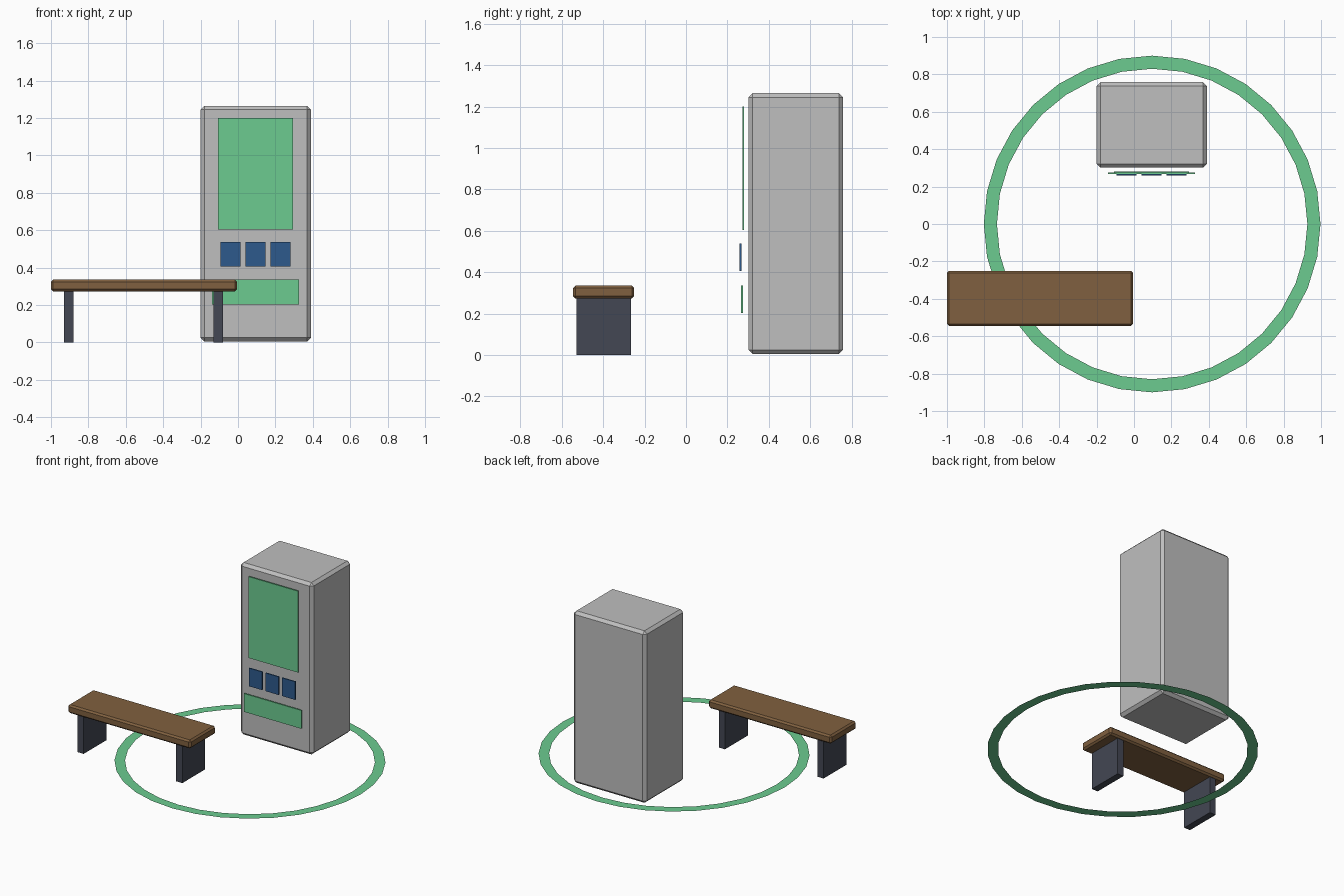
import bpy
import bmesh
from math import sin, cos, tau

cube = bpy.data.objects.get("Cube")
if cube:
    bpy.data.objects.remove(cube, do_unlink=True)


def material(name, r, g, b):
    m = bpy.data.materials.new(name)
    m.use_nodes = True
    m.diffuse_color = (r, g, b, 1)
    m.node_tree.nodes["Principled BSDF"].inputs["Base Color"].default_value = (r, g, b, 1)
    return m


grey = material("light grey", 0.52, 0.52, 0.52)
green = material("soft green", 0.15, 0.6, 0.28)
blue = material("deep blue", 0.026, 0.102, 0.262)
brown = material("wood brown", 0.216, 0.117, 0.05)
slate = material("dark slate", 0.056, 0.063, 0.087)


def finish(bm, name, mat):
    mesh = bpy.data.meshes.new(name)
    bm.to_mesh(mesh)
    bm.free()
    mesh.materials.append(mat)
    obj = bpy.data.objects.new(name, mesh)
    bpy.context.collection.objects.link(obj)
    return obj


def box(name, mat, xs, ys, zs, bevel=0):
    """Box spanning the given ranges, with optional chamfered edges."""
    bm = bmesh.new()
    bmesh.ops.create_cube(bm, size=1)
    for v in bm.verts:
        for i, (low, high) in enumerate((xs, ys, zs)):
            v.co[i] = low if v.co[i] < 0 else high
    obj = finish(bm, name, mat)
    if bevel:
        mod = obj.modifiers.new("chamfer", 'BEVEL')
        mod.width = bevel
        mod.segments = 1
    return obj


# Kiosk cabinet with its front panels
box("kiosk_cabinet", grey, (-0.2, 0.39), (0.302, 0.758), (0.005, 1.265), 0.02)
box("kiosk_screen", green, (-0.107, 0.295), (0.272, 0.281), (0.604, 1.2))
box("kiosk_tray", green, (-0.139, 0.327), (0.266, 0.275), (0.203, 0.337))
for i in range(3):
    x = -0.093 + i * 0.134
    box(f"kiosk_button_{i + 1}", blue, (x, x + 0.107), (0.259, 0.268), (0.405, 0.538))

# Bench
box("bench_seat", brown, (-1, -0.005), (-0.546, -0.25), (0.273, 0.335), 0.012)
for side, x in (("right", -0.93), ("left", -0.13)):
    box(f"bench_leg_{side}", slate, (x, x + 0.05), (-0.53, -0.265), (0, 0.28))

# Flat ring on the ground
bm = bmesh.new()
count = 32
loops = [[bm.verts.new((0.097 + r * cos(tau * i / count), r * sin(tau * i / count), 0.004))
          for i in range(count)] for r in (0.83, 0.9)]
inner, outer = loops
for i in range(count):
    j = (i + 1) % count
    bm.faces.new((inner[i], outer[i], outer[j], inner[j]))
finish(bm, "ground_ring", green)
